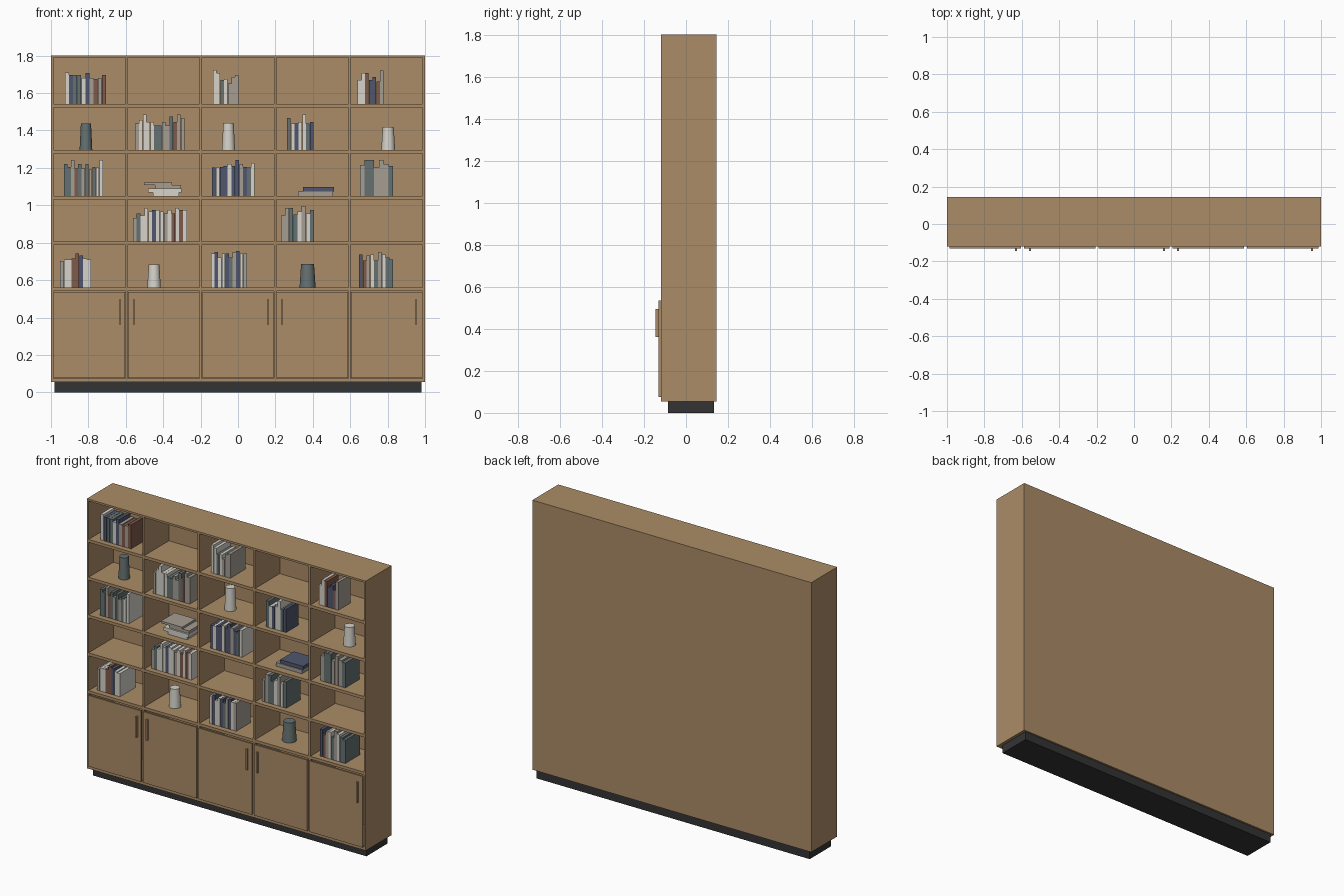
import bpy, bmesh, math, random

if "Cube" in bpy.data.objects:
    bpy.data.objects.remove(bpy.data.objects["Cube"])
random.seed(4)

def material(name, srgb):
    m = bpy.data.materials.new(name)
    m.diffuse_color = [(c / 255 / 12.92 if c < 11 else ((c / 255 + .055) / 1.055) ** 2.4) for c in srgb] + [1]
    m.use_nodes = True
    m.node_tree.nodes["Principled BSDF"].inputs["Base Color"].default_value = m.diffuse_color
    return m

WOOD = material("oak wood", (171, 140, 103))
DARK = material("dark plinth", (52, 52, 53))
BOOK = {"l": material("cream", (214, 211, 202)),
        "g": material("warm grey", (165, 157, 146)),
        "s": material("slate green", (101, 113, 113)),
        "n": material("navy", (80, 86, 110)),
        "b": material("red brown", (126, 90, 75))}

def box(name, x0, x1, y0, y1, z0, z1, mat):
    bm = bmesh.new()
    bmesh.ops.create_cube(bm, size=1)
    for v in bm.verts:
        v.co = ((x1 if v.co.x > 0 else x0), (y1 if v.co.y > 0 else y0), (z1 if v.co.z > 0 else z0))
    me = bpy.data.meshes.new(name)
    bm.to_mesh(me)
    bm.free()
    me.materials.append(mat)
    ob = bpy.data.objects.new(name, me)
    bpy.context.collection.objects.link(ob)
    return ob

# Carcass: plinth, sides, top, bottom, back
F, B, T = -0.12, 0.145, 0.0125
Z0, Z1, BACK = 0.055, 1.802, 0.135
box("plinth", -0.98, 0.98, -0.085, 0.133, 0, Z0, DARK)
box("left_side", -1, -1 + T, F, B, Z0, Z1, WOOD)
box("right_side", 1 - T, 1, F, B, Z0, Z1, WOOD)
box("top_board", -1 + T, 1 - T, F, B, Z1 - T, Z1, WOOD)
box("bottom_board", -1 + T, 1 - T, F, B, Z0, Z0 + 0.02, WOOD)
box("back_panel", -1 + T, 1 - T, BACK, B, Z0 + 0.02, Z1 - T, WOOD)

# Upright dividers and shelves
W = (2 - 6 * T) / 5
COL = [-1 + T + i * (W + T) for i in range(5)]
ROW = [1.541 - i * 0.245 for i in range(5)]      # shelf top heights, top row first
for i in range(1, 5):
    box("divider", COL[i] - T, COL[i], F, BACK, Z0 + 0.02, Z1 - T, WOOD)
for z in ROW:
    for x in COL:
        box("shelf", x, x + W, F, BACK, z - 0.019, z, WOOD)

# Doors with bar handles
for x, hx in zip(COL, (-0.631, -0.556, 0.160, 0.235, 0.952)):
    box("door", x + 0.002, x + W - 0.002, -0.131, F, 0.076, 0.536, WOOD)
    box("door_handle", hx - 0.005, hx + 0.005, -0.145, -0.131, 0.362, 0.496, WOOD)

# Rows of upright books: colours by letter, heights in hundredths
def books(row, x0, x1, colours, heights, depth=0.14):
    step = (x1 - x0) / len(colours)
    for i, (c, h) in enumerate(zip(colours, heights)):
        x = x0 + i * step
        d = depth + random.uniform(-0.008, 0.008)
        box("book", x, x + step - 0.001, -0.085, -0.085 + d, ROW[row], ROW[row] + h / 100, BOOK[c])

books(0, -0.925, -0.706, "lnsslngbgb", (17, 15.5, 15.5, 15.5, 14, 16.5, 14, 13.5, 14, 15.5), 0.12)
books(0, -0.134, 0.005, "llslggg", (18.3, 16.7, 13, 13.5, 11, 14.5, 15.5), 0.15)
books(0, 0.64, 0.78, "llbnnbg", (13, 16.7, 16.5, 13, 14.5, 12, 18), 0.12)
books(1, -0.55, -0.285, "gllllssggsbgg", (14, 16, 19, 15, 15, 13, 13, 15, 13, 18, 15, 19, 17), 0.13)
books(1, 0.262, 0.405, "slnllsn", (17, 14, 14, 15, 19, 14, 15), 0.13)
books(2, -0.93, -0.722, "ssgbsgsgsll", (17, 15.5, 19, 14.5, 17, 14.5, 17, 14, 15.5, 15, 19), 0.13)
books(2, -0.139, 0.09, "nlnnlnngnsl", (15, 15, 15.5, 16, 17, 16, 19, 17, 15.5, 15, 17.5), 0.13)
books(2, 0.652, 0.83, "gssgggs", (16.5, 19, 19, 15, 19, 17, 16), 0.15)
books(3, -0.562, -0.273, "gslllnllglblbl", (12.5, 15, 14, 18, 16, 17, 17, 16, 15, 17, 15, 18, 17, 17), 0.14)
books(3, 0.23, 0.407, "ggsslgls", (14, 18, 18, 14.5, 16, 19, 15, 17), 0.15)
books(4, -0.952, -0.786, "gllbbnll", (14, 15, 15, 15.5, 18, 17, 15.5, 15), 0.15)
books(4, -0.144, 0.048, "lnllnsgnlg", (18, 19, 16, 18, 18, 16, 19, 19.5, 18, 18), 0.15)
books(4, 0.647, 0.83, "nbglsglss", (17.5, 14.5, 17, 17.5, 14.5, 19, 17.5, 16, 15), 0.15)

# Flat stacks of books, bottom to top
def stack(row, *layers):
    z = ROW[row]
    for x0, x1, y0, h, c in layers:
        box("flat_book", x0, x1, y0, y0 + 0.14, z, z + h, BOOK[c])
        z += h

stack(2, (-0.454, -0.316, -0.07, 0.018, "l"), (-0.481, -0.303, -0.075, 0.022, "l"),
      (-0.444, -0.305, -0.065, 0.018, "g"), (-0.503, -0.352, -0.07, 0.014, "g"))
stack(2, (0.32, 0.508, -0.07, 0.024, "g"), (0.348, 0.512, -0.065, 0.023, "n"))

# Tapered round vases
def vase(row, x, r, h, c):
    bm = bmesh.new()
    bmesh.ops.create_cone(bm, cap_ends=True, segments=28, radius1=r, radius2=r * 0.8, depth=h)
    for f in bm.faces:
        f.smooth = len(f.verts) == 4
    for e in bm.edges:
        e.smooth = all(len(f.verts) == 4 for f in e.link_faces)
    me = bpy.data.meshes.new("vase")
    bm.to_mesh(me)
    bm.free()
    me.materials.append(BOOK[c])
    ob = bpy.data.objects.new("vase", me)
    ob.location = (x, -0.005, ROW[row] + h / 2)
    bpy.context.collection.objects.link(ob)

vase(1, -0.813, 0.034, 0.14, "s")
vase(1, -0.051, 0.035, 0.145, "l")
vase(1, 0.803, 0.037, 0.123, "l")
vase(4, -0.449, 0.036, 0.122, "l")
vase(4, 0.372, 0.043, 0.126, "s")
